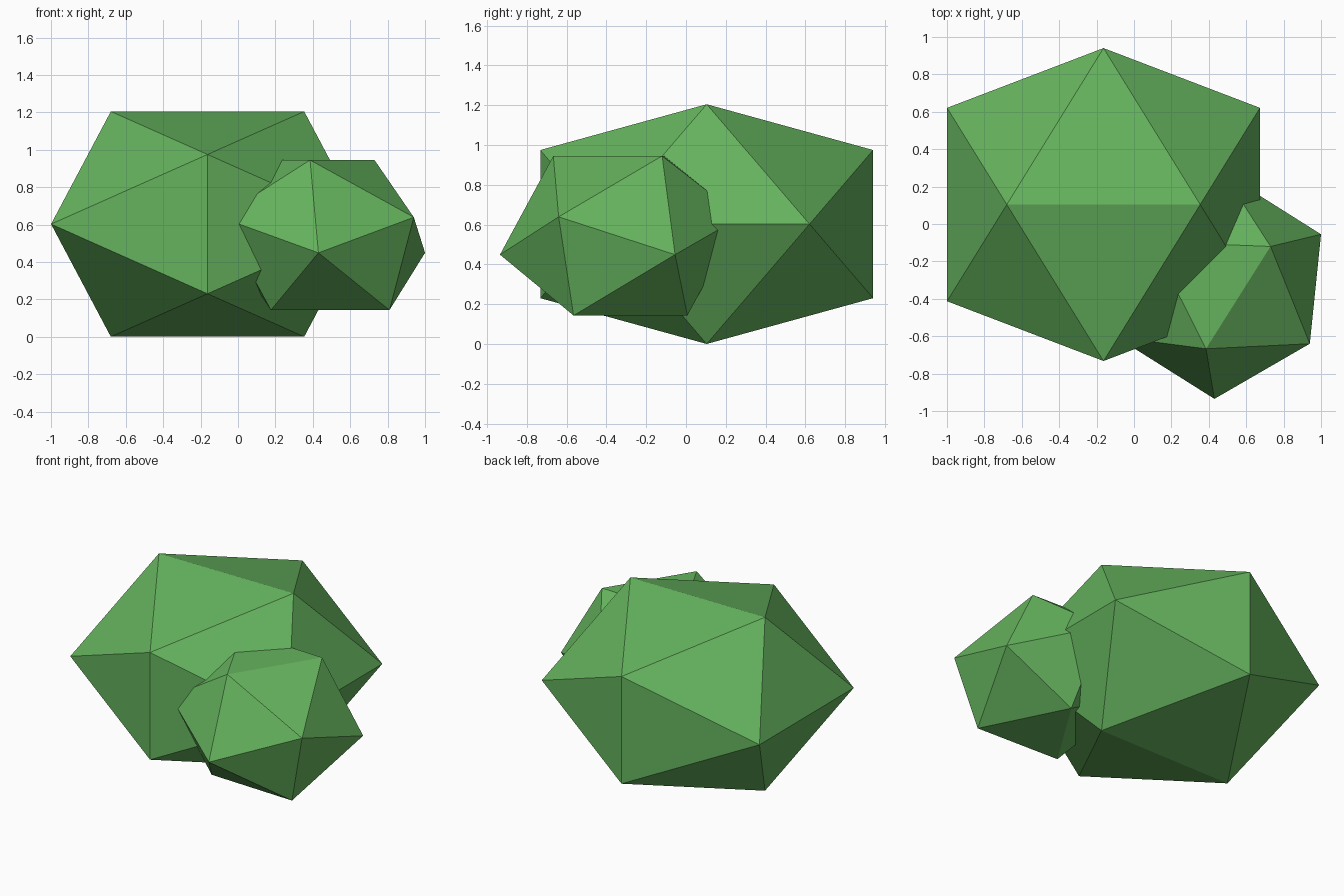
import bpy, bmesh
from mathutils import Vector

if "Cube" in bpy.data.objects:
    bpy.data.objects.remove(bpy.data.objects["Cube"])

leaf_green = bpy.data.materials.new("leaf green")
leaf_green.diffuse_color = (0.13, 0.45, 0.11, 1)
leaf_green.use_nodes = True
leaf_green.node_tree.nodes["Principled BSDF"].inputs["Base Color"].default_value = leaf_green.diffuse_color


def faceted_clump(name, centre, half):
    """Twenty-sided clump: six corners mirrored through the centre, then hulled."""
    c = Vector(centre)
    bm = bmesh.new()
    for p in half:
        for s in (1, -1):
            bm.verts.new(c + s * Vector(p))
    bmesh.ops.convex_hull(bm, input=bm.verts)
    bmesh.ops.recalc_face_normals(bm, faces=bm.faces)
    me = bpy.data.meshes.new(name)
    bm.to_mesh(me)
    bm.free()
    me.materials.append(leaf_green)
    ob = bpy.data.objects.new(name, me)
    bpy.context.collection.objects.link(ob)
    return ob


# large clump: regular icosahedron flattened in height
a, b, flat = 0.517, 0.8365, 0.72
faceted_clump("large_bush_clump", (-0.163, 0.104, 0.6025), [
    q for s in (1, -1) for q in
    ((b, s * a, 0), (0, b, s * a * flat), (a, 0, s * b * flat))])

# small clump: tipped icosahedron at the front right
faceted_clump("small_bush_clump", (0.453, -0.33, 0.544), [
    (-0.068, -0.337, 0.401), (0.277, 0.210, 0.401), (-0.357, 0.235, 0.401),
    (0.487, -0.310, 0.095), (0.023, 0.605, 0.095), (-0.547, -0.275, 0.095)])
